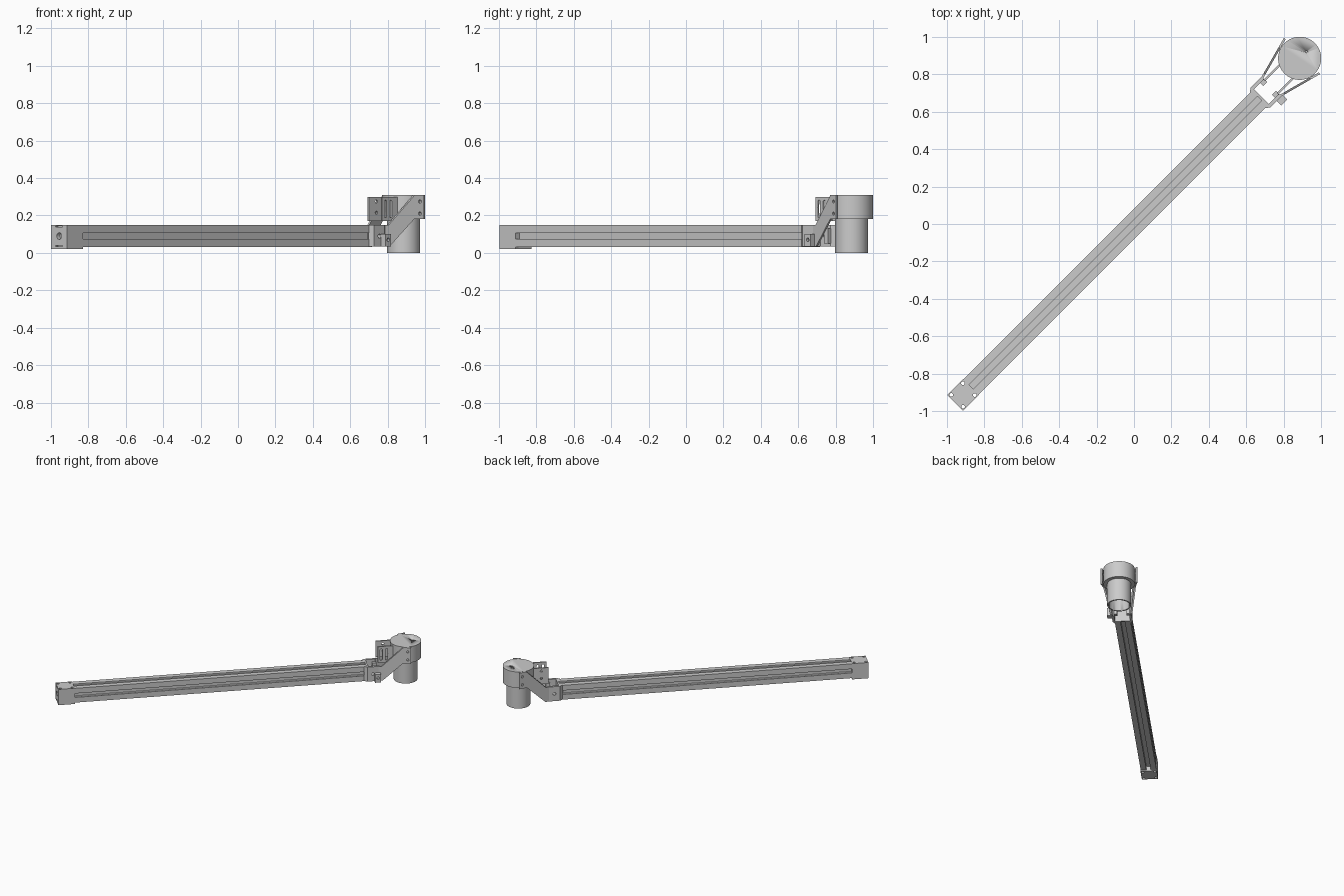
import bpy, bmesh, math
from mathutils import Matrix, Vector

cube = bpy.data.objects.get("Cube")
if cube:
    bpy.data.objects.remove(cube, do_unlink=True)

# One grey for the whole assembly
grey = bpy.data.materials.new("machined grey")
grey.use_nodes = True
COLOUR = (0.6, 0.6, 0.6, 1)
grey.diffuse_color = COLOUR
grey.node_tree.nodes["Principled BSDF"].inputs["Base Color"].default_value = COLOUR

# Parts are modelled along local x, then turned onto the diagonal
DIAGONAL = math.radians(45)
MID = 0.09       # height of the beam axis
HALF = 0.058     # half width of the beam
HEAD = 1.252     # distance of the cylinder head along the beam


def finish(name, bm, smooth=False):
    bmesh.ops.recalc_face_normals(bm, faces=bm.faces)
    mesh = bpy.data.meshes.new(name)
    bm.to_mesh(mesh)
    bm.free()
    mesh.materials.append(grey)
    ob = bpy.data.objects.new(name, mesh)
    bpy.context.collection.objects.link(ob)
    ob.rotation_euler.z = DIAGONAL
    if smooth:
        bpy.ops.object.select_all(action='DESELECT')
        ob.select_set(True)
        bpy.context.view_layer.objects.active = ob
        bpy.ops.object.shade_smooth_by_angle(angle=math.radians(35))
    return ob


def prism(name, points, sweep):
    """Extrude a closed outline of 3D points along a vector."""
    bm = bmesh.new()
    face = bm.faces.new([bm.verts.new(p) for p in points])
    out = bmesh.ops.extrude_face_region(bm, geom=[face])
    verts = [g for g in out["geom"] if isinstance(g, bmesh.types.BMVert)]
    bmesh.ops.translate(bm, verts=verts, vec=Vector(sweep))
    return finish(name, bm)


def box(name, x, y, z):
    return prism(name, [(x[0], y[0], z[0]), (x[1], y[0], z[0]),
                        (x[1], y[1], z[0]), (x[0], y[1], z[0])], (0, 0, z[1] - z[0]))


def rod(name, centre, radius, length, axis='Z', sides=24, stretch=0):
    """Cylinder on an axis; stretch pulls its section into a vertical slot."""
    bm = bmesh.new()
    bmesh.ops.create_cone(bm, cap_ends=True, segments=sides, radius1=radius,
                          radius2=radius, depth=length)
    turn = {'X': Matrix.Rotation(math.pi / 2, 4, 'Y'),
            'Y': Matrix.Rotation(math.pi / 2, 4, 'X'), 'Z': Matrix()}[axis]
    bmesh.ops.transform(bm, matrix=turn, verts=bm.verts)
    for v in bm.verts:
        v.co.z += math.copysign(stretch, v.co.z) if stretch else 0
    bmesh.ops.translate(bm, verts=bm.verts, vec=centre)
    return finish(name, bm, smooth=True)


def cut(target, cutters):
    for c in cutters:
        mod = target.modifiers.new("cut", 'BOOLEAN')
        mod.operation, mod.solver, mod.object = 'DIFFERENCE', 'EXACT', c
        c.hide_render = True
        bpy.ops.object.select_all(action='DESELECT')
        bpy.context.view_layer.objects.active = target
        target.select_set(True)
        bpy.ops.object.modifier_apply(modifier=mod.name)
        bpy.data.objects.remove(c, do_unlink=True)


# Slotted beam: one side of the section, repeated four times
side = [(-HALF, HALF), (-0.016, HALF), (-0.016, 0.046), (-0.03, 0.046), (-0.016, 0.03),
        (0.016, 0.03), (0.03, 0.046), (0.016, 0.046), (0.016, HALF)]
section = []
for q in range(4):
    c, s = round(math.cos(q * math.pi / 2)), round(math.sin(q * math.pi / 2))
    section += [(-1.232, y * c + z * s, MID - y * s + z * c) for y, z in side]
prism("slotted_beam", section, (2.187, 0, 0))

# End cap with corner holes, end hole and two end slits
cap = box("end_cap", (-1.352, -1.23), (-0.06, 0.06), (0.022, 0.15))
cut(cap, [rod("hole", (x, y, MID), 0.01, 0.3, sides=12)
          for x in (-1.336, -1.248) for y in (-0.045, 0.045)])
cut(cap, [rod("hole", (-1.352, 0, MID), 0.018, 0.05, 'X')]
    + [box("slit", (-1.37, -1.335), (-0.026, 0.026), (z - 0.003, z + 0.003))
       for z in (0.036, 0.142)])

# Clamp plate across the beam end
box("clamp_back", (0.95, 0.962), (-0.06, 0.06), (0.033, 0.15))

SLOPE = 0.27
arm_outline = [(1.03, 0.033), (1.065, 0.035), (1.21, 0.18), (1.27, 0.18),
               (1.27, 0.31), (1.215, 0.31), (1.06, 0.15), (1.03, 0.15)]
for s, label in ((-1, "right"), (1, "left")):
    # Clamp cheek, chamfered where it meets the beam
    cheek = [(0.93, 0.056), (0.955, 0.074), (1.035, 0.074), (1.045, 0.066),
             (1.035, 0.056)]
    plate = prism(label + "_clamp_cheek", [(x, s * y, 0.033) for x, y in cheek],
                  (0, 0, 0.117))
    cut(plate, [rod("hole", (0.995, s * 0.065, MID), 0.011, 0.06, 'Y')])

    # Splayed arm rising to the cylinder head
    arm = prism(label + "_arm", [(x, s * (0.06 + SLOPE * (x - 1.03)), z)
                                 for x, z in arm_outline], (0, s * 0.012, 0))
    cut(arm, [rod("hole", (1.245, s * 0.122, z), 0.009, 0.05, 'Y', 16)
              for z in (0.21, 0.275)])

    # Upright plate behind the head: slotted one side, drilled on the other
    upright = box(label + "_upright", (1.035, 1.15), sorted((s * 0.044, s * 0.055)),
                  (0.17, 0.3))
    if s < 0:
        holes = [rod("slot", (x, s * 0.05, 0.235), 0.009, 0.06, 'Y', 16, stretch=0.038)
                 for x in (1.06, 1.1)]
    else:
        holes = [rod("hole", (1.09, s * 0.05, z), 0.009, 0.06, 'Y', 16)
                 for z in (0.215, 0.275)]
    cut(upright, holes)

    # Inner spacer between cheek and arm
    box(label + "_spacer", (1.01, 1.04), sorted((s * 0.034, s * 0.058)), (0.05, 0.13))

# Clamp lug on the right side
lug = box("clamp_lug", (1.005, 1.05), (-0.108, -0.07), (0.035, 0.1))
cut(lug, [rod("hole", (1.028, -0.108, 0.07), 0.01, 0.03, 'Y', 16)])

# Cylinder head: wide cap over a narrower tube open at the bottom
head = rod("head_cap", (HEAD, 0, 0.245), 0.115, 0.13, sides=64)
cut(head, [rod("pin_hole", (HEAD + 0.05, 0, 0.31), 0.006, 0.03, sides=12)])
tube = rod("head_tube", (HEAD, 0, 0.095), 0.088, 0.19, sides=64)
cut(tube, [rod("bore", (HEAD, 0, 0.06), 0.078, 0.18, sides=64)])
